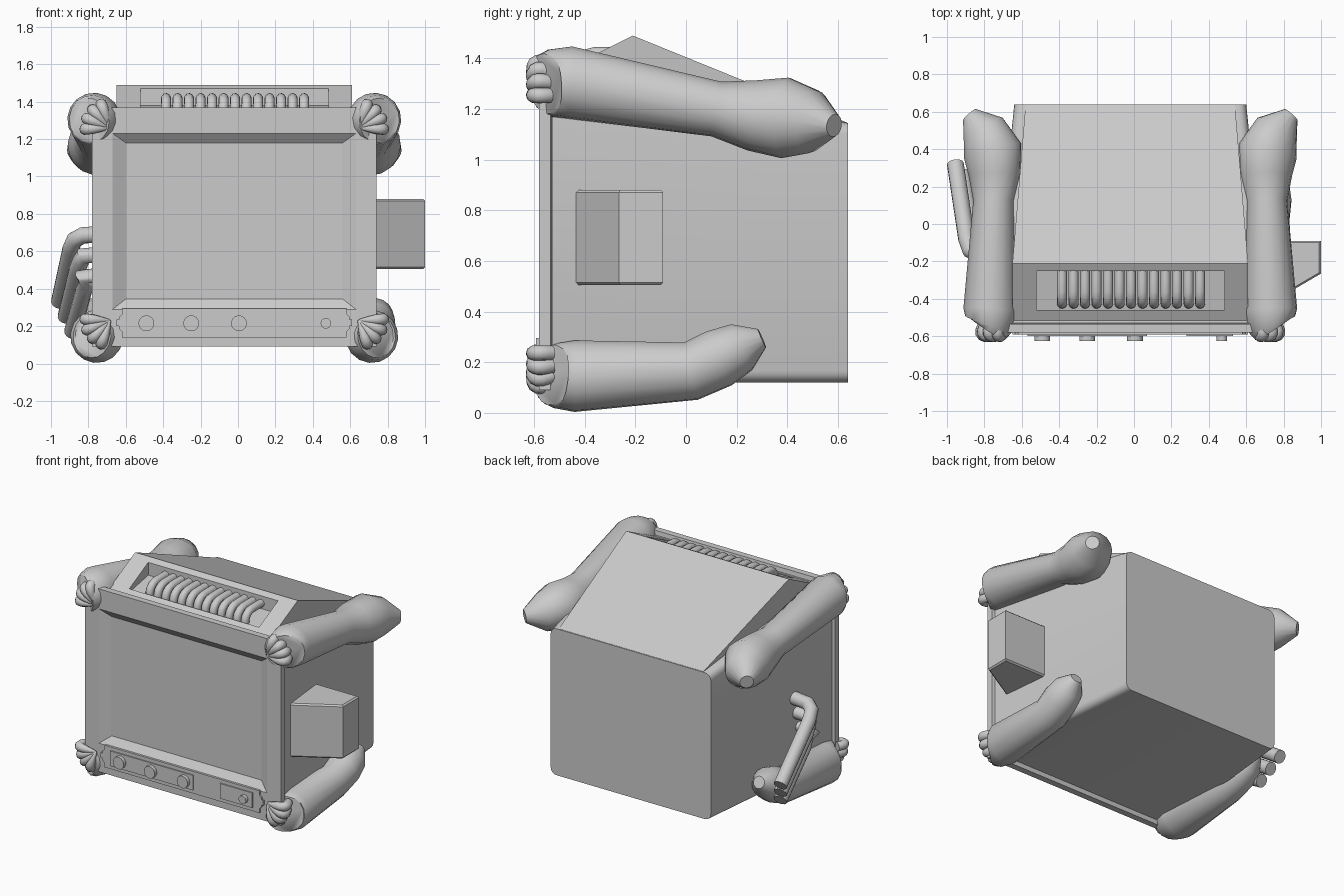
import bpy, bmesh, math
from mathutils import Vector

if "Cube" in bpy.data.objects:
    bpy.data.objects.remove(bpy.data.objects["Cube"])

CX = -0.02  # mirror plane of the casing


def finish(name, bm, smooth=None):
    bmesh.ops.recalc_face_normals(bm, faces=bm.faces)
    me = bpy.data.meshes.new(name)
    bm.to_mesh(me)
    bm.free()
    ob = bpy.data.objects.new(name, me)
    bpy.context.collection.objects.link(ob)
    if smooth:
        bpy.ops.object.select_all(action='DESELECT')
        ob.select_set(True)
        bpy.context.view_layer.objects.active = ob
        bpy.ops.object.shade_smooth_by_angle(angle=math.radians(smooth))
    return ob


def loft(rings):
    """Closed skin over rings with equal point counts, capped at both ends."""
    bm = bmesh.new()
    vs = [[bm.verts.new(p) for p in r] for r in rings]
    n = len(vs[0])
    for a, b in zip(vs, vs[1:]):
        for i in range(n):
            j = (i + 1) % n
            bm.faces.new((a[i], a[j], b[j], b[i]))
    bm.faces.new(vs[0])
    bm.faces.new(vs[-1])
    return bm


def rect(x0, x1, z0, z1, y, y_top=None):
    t = y if y_top is None else y_top
    return [(x0, y, z0), (x1, y, z0), (x1, t, z1), (x0, t, z1)]


def sweep(name, pts, sides=16, steps=1, smooth=50):
    """Round tube through (x, y, z, radius) points."""
    P = [Vector(p) for p in pts]
    path = []
    for i in range(len(P) - 1):
        p0, p1, p2, p3 = P[max(i - 1, 0)], P[i], P[i + 1], P[min(i + 2, len(P) - 1)]
        for k in range(steps):
            t = k / steps
            path.append(0.5 * (2 * p1 + (p2 - p0) * t + (2 * p0 - 5 * p1 + 4 * p2 - p3) * t * t
                               + (3 * p1 - p0 - 3 * p2 + p3) * t ** 3))
    path.append(P[-1])
    pos = [Vector(p[:3]) for p in path]
    rings, u, prev = [], None, None
    for i, c in enumerate(pos):
        a = (c - pos[i - 1]).normalized() if i else Vector()
        b = (pos[i + 1] - c).normalized() if i < len(pos) - 1 else Vector()
        d = (a + b).normalized()
        if u is None:
            u = d.orthogonal().normalized()
        else:
            u = prev.rotation_difference(d) @ u
        prev = d
        v = d.cross(u)
        r = path[i][3]
        rings.append([c + r * (math.cos(q) * u + math.sin(q) * v)
                      for q in (2 * math.pi * k / sides for k in range(sides))])
    return finish(name, loft(rings), smooth)


def prism(name, outline, y0, y1):
    return finish(name, loft([[(x, y0, z) for x, z in outline], [(x, y1, z) for x, z in outline]]))


def knob(name, x, z, r, y0, y1):
    ring = [(x + r * math.cos(k * math.pi / 12), z + r * math.sin(k * math.pi / 12)) for k in range(24)]
    prism(name, ring, y0, y1)


def mx(x, s):
    return CX + s * (x - CX)


# Tapered casing with rounded long edges
bm = loft([rect(-.76, .72, .12, 1.34, -.53), rect(-.64, .60, .12, 1.145, .64)])
long_edges = [e for e in bm.edges if abs(e.verts[0].co.y - e.verts[1].co.y) > .5]
bmesh.ops.bevel(bm, geom=long_edges, offset=.045, segments=4, profile=.5, affect='EDGES')
finish("casing", bm, 30)

# Screen frame with a sunken screen
finish("screen_frame", loft([
    rect(-.75, .71, .12, 1.34, -.52), rect(-.75, .71, .12, 1.34, -.53),
    rect(-.78, .74, .09, 1.37, -.535), rect(-.78, .74, .09, 1.37, -.58),
    rect(-.67, .63, .29, 1.23, -.58), rect(-.60, .56, .345, 1.18, -.54)]))

# Wedge hood with a vent recess in its sloping front
finish("vent_hood", loft([
    rect(-.58, .54, 1.08, 1.147, .635),
    rect(-.65, .61, 1.33, 1.49, -.53, -.21),
    rect(-.52, .485, 1.365, 1.47, -.46, -.25),
    rect(-.52, .485, 1.34, 1.38, -.46, -.25)]))

# Row of bent vent pipes
for i in range(13):
    x = -.385 + i * .0615
    r = .027
    sweep("vent_pipe", [(x, -.24, 1.418, r), (x, -.36, 1.418, r), (x, -.405, 1.40, r),
                        (x, -.425, 1.365, r), (x, -.425, 1.30, r)], 10, 2)

# Control strip, its two panels and knobs
prism("control_strip", [(-.62, .14), (.58, .14), (.58, .17), (.595, .185), (.595, .20), (.61, .20),
                        (.61, .235), (.595, .235), (.595, .25), (.58, .265), (.58, .295), (-.62, .295),
                        (-.62, .265), (-.635, .25), (-.635, .235), (-.65, .235), (-.65, .20),
                        (-.635, .20), (-.635, .185), (-.62, .17)], -.575, -.592)
prism("dial_panel", [(-.57, .165), (.07, .165), (.07, .27), (-.57, .27)], -.585, -.60)
prism("switch_panel", [(.28, .165), (.53, .165), (.53, .27), (.28, .27)], -.585, -.60)
for x in (-.49, -.25, .005):
    knob("dial", x, .215, .042, -.59, -.625)
knob("switch_button", .47, .215, .028, -.59, -.625)

# Limbs gripping the four corners, with toes curling over the frame
upper = [(.75, -.555, 1.30, .12), (.737, -.535, 1.302, .133), (.73, -.46, 1.305, .143),
         (.71, .12, 1.20, .11), (.705, .26, 1.175, .14), (.715, .39, 1.165, .16),
         (.765, .50, 1.15, .125), (.84, .585, 1.135, .045)]
lower = [(.735, -.53, .15, .12), (.72, -.51, .148, .13), (.715, -.44, .145, .142),
         (.715, .02, .165, .117), (.725, .13, .215, .118), (.73, .22, .26, .10), (.735, .30, .295, .04)]
for s in (1, -1):
    for tag, path, tz, up in (("upper", upper, 1.26, 1), ("lower", lower, .23, -1)):
        sweep(tag + "_limb", [(mx(x, s), y, z, r) for x, y, z, r in path], 16, 1)
        for ang in (-3, 22, 46, 70):
            c, n = math.cos(math.radians(ang)), math.sin(math.radians(ang)) * up
            prof = [(.115, -.53, .03), (.133, -.57, .031), (.125, -.595, .031), (.09, -.604, .028),
                    (.04, -.60, .017), (.0, -.59, .006)]
            sweep("toe", [(mx(.645 + d * c, s), y, tz + d * n, r) for d, y, r in prof], 10, 2)

# Angled box on the right side
plan = [(.6, -.09), (1.0, -.09), (1.0, -.265), (.70, -.44), (.6, -.44)]
chamfer = [(.6, -.10), (.99, -.10), (.99, -.26), (.70, -.43), (.6, -.43)]
finish("side_box", loft([[(x, y, z) for x, y in p] for p, z in
                         ((chamfer, .505), (plan, .515), (plan, .87), (chamfer, .88))]))

# Three cut hoses on the left side
for i in range(3):
    dx, dz, dy = .035 * i, -.11 * i, -.05 * i
    r = .045
    sweep("hose", [(-.68, -.17 + dy / 2, .695 + dz, r), (-.83, -.165 + dy / 2, .685 + dz, r),
                   (-.875 + dx, -.14 + dy / 2, .66 + dz, r), (-.895 + dx, -.08 + dy / 2, .61 + dz, r),
                   (-.955 + dx, .32 + dy, .33 - .08 * i, r)], 14, 1)
